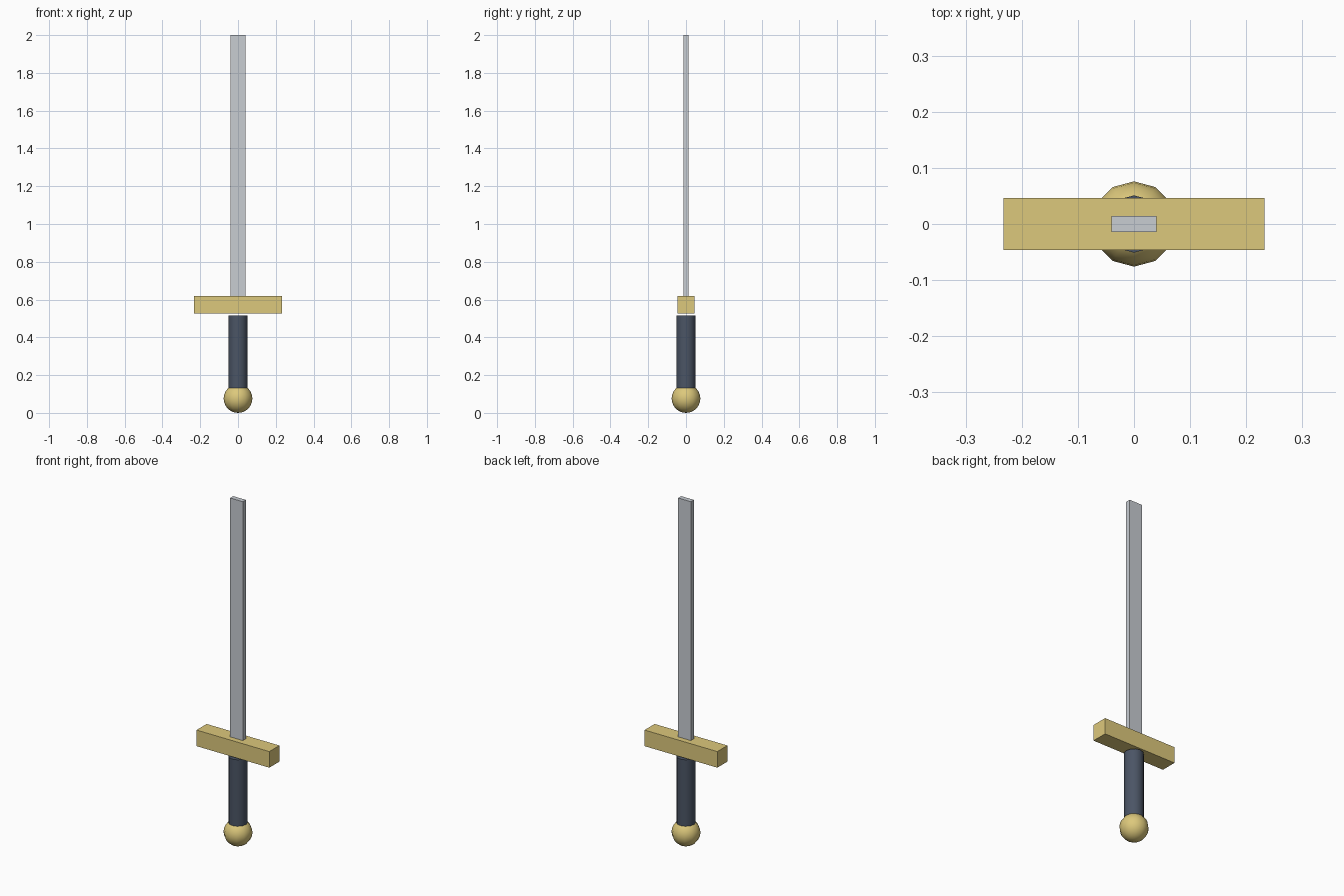
import bpy
import math

if "Cube" in bpy.data.objects:
    bpy.data.objects.remove(bpy.data.objects["Cube"])


def material(name, color):
    mat = bpy.data.materials.new(name)
    mat.diffuse_color = (*color, 1)
    mat.use_nodes = True
    mat.node_tree.nodes["Principled BSDF"].inputs["Base Color"].default_value = mat.diffuse_color
    return mat


gold = material("gold", (0.72, 0.58, 0.20))
steel = material("steel", (0.58, 0.61, 0.65))
leather = material("leather", (0.07, 0.09, 0.13))


def finish(name, mat, smooth=False):
    obj = bpy.context.object
    obj.name = name
    obj.data.materials.append(mat)
    if smooth:
        bpy.ops.object.shade_smooth_by_angle(angle=math.radians(40))
    return obj


def box(name, width, depth, z0, z1, mat):
    bpy.ops.mesh.primitive_cube_add(size=1, location=(0, 0, (z0 + z1) / 2))
    bpy.context.object.scale = (width, depth, z1 - z0)
    bpy.ops.object.transform_apply(location=False, rotation=False, scale=True)
    return finish(name, mat)


# Blade and crossguard
box("blade", 0.081, 0.028, 0.62, 2.0, steel)
box("crossguard", 0.465, 0.092, 0.527, 0.62, gold)

# Twelve-sided grip, running down into the pommel
GRIP_BOTTOM, GRIP_TOP = 0.11, 0.516
bpy.ops.mesh.primitive_cylinder_add(
    vertices=12, radius=0.051, depth=GRIP_TOP - GRIP_BOTTOM,
    location=(0, 0, (GRIP_TOP + GRIP_BOTTOM) / 2))
finish("grip", leather, smooth=True)

# Round pommel
R = 0.076
bpy.ops.mesh.primitive_uv_sphere_add(
    segments=12, ring_count=12, radius=R, location=(0, 0, R))
finish("pommel", gold, smooth=True)
